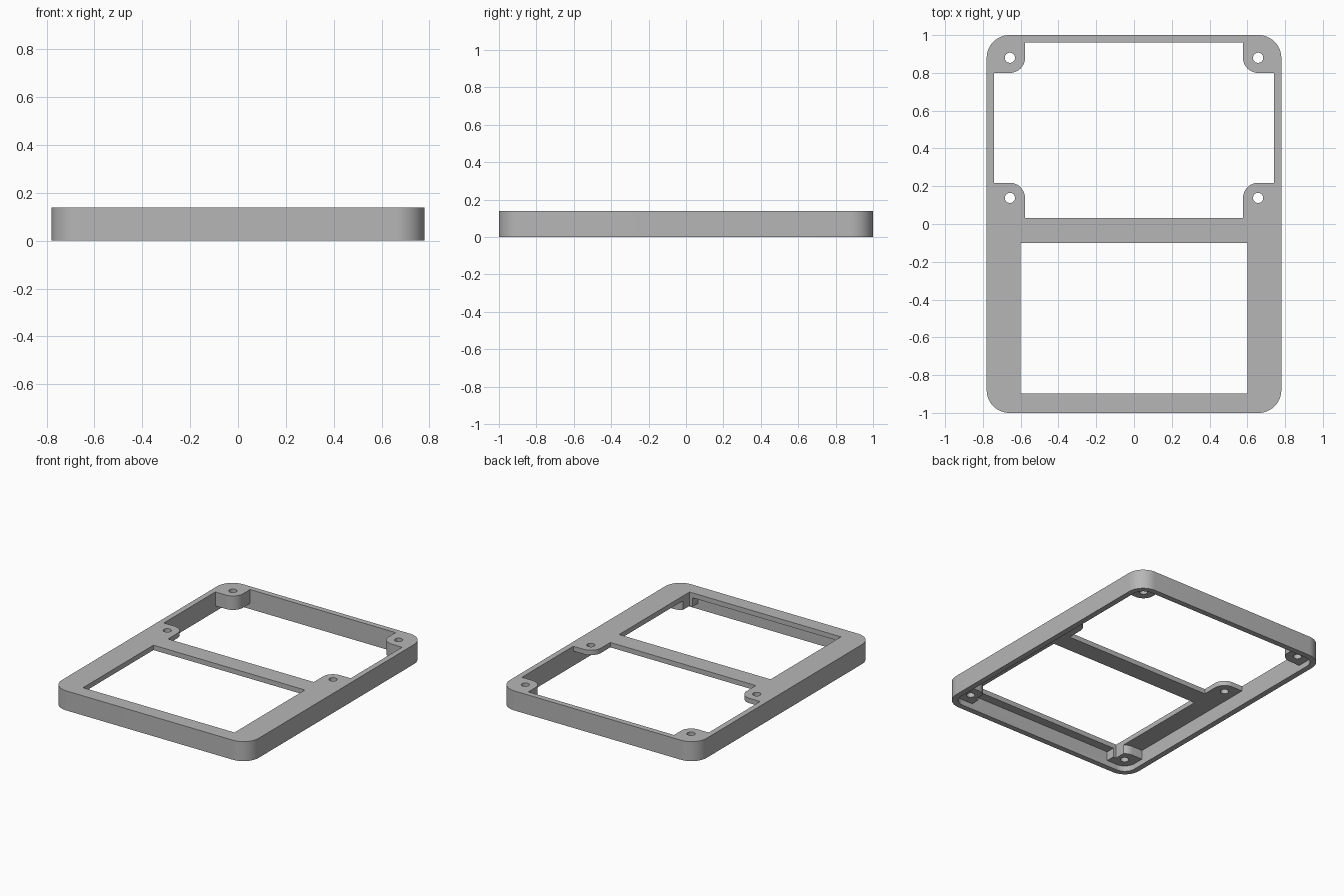
import bpy
import bmesh
from math import sin, cos, pi, radians

cube = bpy.data.objects.get("Cube")
if cube:
    bpy.data.objects.remove(cube, do_unlink=True)

HEIGHT, PLATE_Z, BOSS_Z = 0.14, 0.105, 0.04
HALF_X, HALF_Y, WALL = 0.78, 1.0, 0.04
HOLE_X, HOLE_Y, MID_Y = 0.657, 0.88, 0.138
BOSS_R, HOLE_R, CORNER_R = 0.08, 0.027, 0.12


def prism(name, outline, z0, z1):
    """Extrude a closed outline between two heights."""
    bm = bmesh.new()
    face = bm.faces.new([bm.verts.new((x, y, z0)) for x, y in outline])
    top = bmesh.ops.extrude_face_region(bm, geom=[face])["geom"]
    verts = [v for v in top if isinstance(v, bmesh.types.BMVert)]
    bmesh.ops.translate(bm, vec=(0, 0, z1 - z0), verts=verts)
    bmesh.ops.recalc_face_normals(bm, faces=bm.faces)
    mesh = bpy.data.meshes.new(name)
    bm.to_mesh(mesh)
    bm.free()
    obj = bpy.data.objects.new(name, mesh)
    bpy.context.collection.objects.link(obj)
    return obj


def box(name, x0, x1, y0, y1, z0, z1, r=0.0, steps=12):
    """Block with optionally rounded vertical edges."""
    if r == 0:
        return prism(name, [(x0, y0), (x1, y0), (x1, y1), (x0, y1)], z0, z1)
    centres = [(x1 - r, y1 - r), (x0 + r, y1 - r), (x0 + r, y0 + r), (x1 - r, y0 + r)]
    outline = []
    for k, (cx, cy) in enumerate(centres):
        for i in range(steps + 1):
            a = (k + i / steps) * pi / 2
            outline.append((cx + r * cos(a), cy + r * sin(a)))
    return prism(name, outline, z0, z1)


def cylinder(name, x, y, r, z0, z1, n=32):
    ring = [(x + r * cos(2 * pi * i / n), y + r * sin(2 * pi * i / n)) for i in range(n)]
    return prism(name, ring, z0, z1)


def cut(obj, cutter):
    """Subtract the cutter, then discard it."""
    cutter.hide_render = True
    mod = obj.modifiers.new("cut", "BOOLEAN")
    mod.operation, mod.solver, mod.object = "DIFFERENCE", "EXACT", cutter
    bpy.context.view_layer.update()
    graph = bpy.context.evaluated_depsgraph_get()
    mesh = bpy.data.meshes.new_from_object(obj.evaluated_get(graph))
    obj.modifiers.clear()
    obj.data = mesh
    bpy.data.objects.remove(cutter, do_unlink=True)


def pillar(side, y0, y1, z0, z1):
    """Boss shape left standing in a corner."""
    x0, x1 = sorted((side * (HOLE_X - BOSS_R), side * 1.2))
    return box("boss_shape", x0, x1, y0, y1, z0, z1, BOSS_R)


# Outer body
frame = box("frame", -HALF_X, HALF_X, -HALF_Y, HALF_Y, 0, HEIGHT, CORNER_R)
ix, iy = HALF_X - WALL, HALF_Y - WALL
edge = HOLE_Y - BOSS_R

# Underside cavity, leaving a boss in each corner
cavity = box("cavity", -ix, ix, -iy, iy, -0.1, PLATE_Z, CORNER_R - WALL)
for side in (-1, 1):
    cut(cavity, pillar(side, edge, 1.3, BOSS_Z, 0.5))
    cut(cavity, pillar(side, -1.3, -edge, BOSS_Z, 0.5))
cut(frame, cavity)

# Rear opening, leaving the rear bosses and the mid tabs
opening = box("opening", -ix, ix, 0.033, iy, 0.07, 0.3)
for side in (-1, 1):
    cut(opening, pillar(side, edge, 1.3, -0.5, 0.5))
    cut(opening, pillar(side, -0.3, MID_Y + BOSS_R, -0.5, 0.5))
cut(frame, opening)

# Front window
cut(frame, box("window", -0.6, 0.6, -0.897, -0.1, -0.2, 0.3))

# Screw holes: through at the rear and middle, blind at the front
for side in (-1, 1):
    for y, top in ((HOLE_Y, 0.3), (MID_Y, 0.3), (-HOLE_Y, PLATE_Z)):
        cut(frame, cylinder("hole", side * HOLE_X, y, HOLE_R, -0.2, top))

# Grey finish
colour = (0.47, 0.47, 0.47, 1)
grey = bpy.data.materials.new("grey")
grey.use_nodes = True
grey.diffuse_color = colour
grey.node_tree.nodes["Principled BSDF"].inputs["Base Color"].default_value = colour
frame.data.materials.clear()
frame.data.materials.append(grey)

bpy.ops.object.select_all(action="DESELECT")
frame.select_set(True)
bpy.context.view_layer.objects.active = frame
bpy.ops.object.shade_smooth_by_angle(angle=radians(30))
